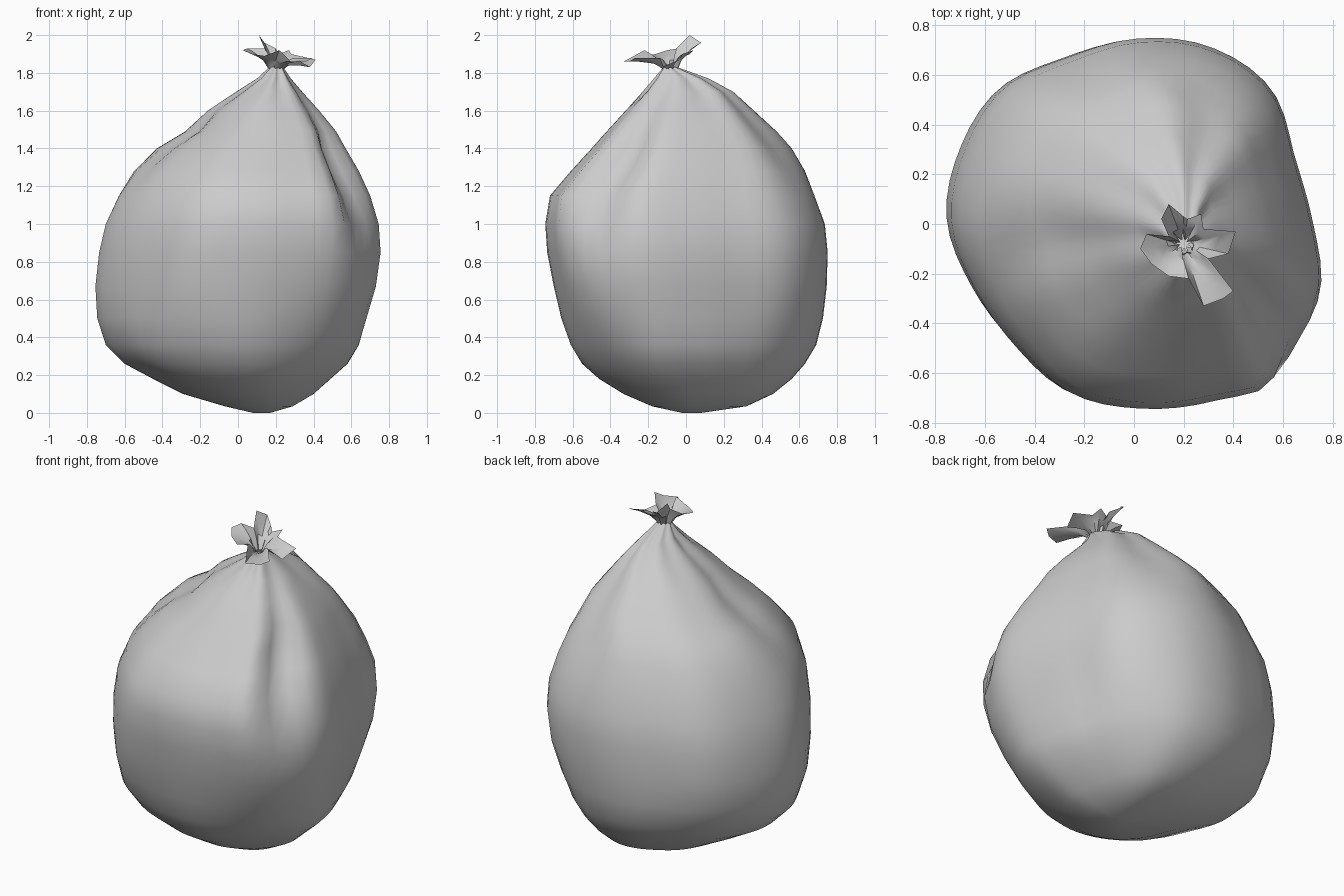
import bpy, bmesh, math
from mathutils import Vector

SEG = 60

# level table: z, min x, max x, min y, max y
LEVELS = [
    (0.00, 0.08, 0.17, -0.02, 0.08), (0.035, -0.07, 0.29, -0.18, 0.32),
    (0.10, -0.29, 0.40, -0.33, 0.46), (0.18, -0.45, 0.49, -0.46, 0.56),
    (0.26, -0.60, 0.58, -0.55, 0.63), (0.36, -0.70, 0.64, -0.61, 0.69),
    (0.50, -0.745, 0.68, -0.66, 0.725), (0.67, -0.755, 0.73, -0.70, 0.745),
    (0.85, -0.735, 0.755, -0.735, 0.75), (1.00, -0.70, 0.745, -0.745, 0.735),
    (1.15, -0.63, 0.70, -0.72, 0.68), (1.28, -0.55, 0.64, -0.61, 0.63),
    (1.40, -0.43, 0.57, -0.50, 0.56), (1.49, -0.28, 0.52, -0.42, 0.48),
    (1.60, -0.16, 0.43, -0.32, 0.36), (1.70, -0.01, 0.34, -0.23, 0.25),
    (1.77, 0.10, 0.28, -0.17, 0.12), (1.83, 0.165, 0.24, -0.12, -0.045)]

# plan outline radii, every 22.5 degrees from +x
PLAN = [.71, .69, .765, .77, .745, .725, .765, .755,
        .75, .71, .705, .745, .75, .78, .84, .80]

# folds: angle, half width (degrees), depth, centre z, half height
FOLDS = [(-36, 10, 0.18, 1.34, 0.36), (-53, 7, -0.04, 1.25, 0.35),
         (193, 15, 0.13, 1.48, 0.20), (163, 10, -0.02, 1.45, 0.20),
         (90, 12, -0.03, 1.5, 0.25), (62, 17, 0.12, 1.52, 0.22),
         # rounding of the lower corners
         (315, 22, 0.10, 0.22, 0.28), (250, 12, 0.03, 0.35, 0.2),
         (222, 14, -0.05, 0.22, 0.18), (135, 20, 0.06, 0.25, 0.25),
         (45, 18, 0.07, 0.25, 0.25)]


def plan_radius(t):
    """Smooth closed interpolation of the outline."""
    f = t / (2 * math.pi) * 16
    i = int(f)
    u = f - i
    a, b, c, d = (PLAN[(i + k) % 16] for k in (-1, 0, 1, 2))
    return (b + 0.5 * u * (c - a + u * (2*a - 5*b + 4*c - d + u * (3*(b - c) + d - a)))) / 0.75


def fold_factor(t, z):
    f = 1.0
    for ang, w, depth, zc, h in FOLDS:
        da = (math.degrees(t) - ang + 180) % 360 - 180
        f -= depth * math.exp(-(da / w) ** 2 - ((z - zc) / h) ** 2)
    pleat = max(0.0, (z - 1.6) / 0.23)
    return f + 0.10 * pleat * math.cos(8 * t + 0.6)


def loft(name, rings, cap_start):
    bm = bmesh.new()
    vr = [[bm.verts.new(p) for p in r] for r in rings]
    n = len(rings[0])
    for a, b in zip(vr, vr[1:]):
        for i in range(n):
            j = (i + 1) % n
            bm.faces.new((a[i], a[j], b[j], b[i]))
    if cap_start:
        bm.faces.new(vr[0][::-1])
    me = bpy.data.meshes.new(name)
    bm.to_mesh(me)
    bm.free()
    ob = bpy.data.objects.new(name, me)
    bpy.context.collection.objects.link(ob)
    for p in me.polygons:
        p.use_smooth = True
    return ob


# filled bag body, leaning towards the tied neck; each ring is refitted to its width and depth
body = []
for z, x0, x1, y0, y1 in LEVELS:
    pts = []
    for i in range(SEG):
        t = 2 * math.pi * i / SEG
        r = plan_radius(t) * fold_factor(t, z)
        pts.append((r * math.cos(t), r * math.sin(t)))
    (ua, ub), (va, vb) = [(min(c), max(c)) for c in zip(*pts)]
    body.append([(x0 + (x1 - x0) * (u - ua) / (ub - ua),
                  y0 + (y1 - y0) * (v - va) / (vb - va), z) for u, v in pts])
loft("bag_body", body, True)

# gathered frill above the tie, flaring to a ragged rim
RIM = [(.28, -.02, 1.90), (.27, .04, 1.92), (.215, .02, 1.90), (.20, .03, 1.93),
       (.14, .08, 1.96), (.11, .02, 2.0), (.14, -.05, 1.93), (.05, -.04, 1.93),
       (.025, -.10, 1.92), (.07, -.16, 1.90), (.14, -.21, 1.89), (.22, -.22, 1.92),
       (.28, -.33, 1.86), (.36, -.30, 1.86), (.40, -.27, 1.88), (.30, -.14, 1.88),
       (.38, -.12, 1.83), (.41, -.03, 1.87)]
n = len(RIM)
neck = []
for i in range(n):
    t = 2 * math.pi * i / n + 0.6
    r = 0.035 if i % 2 else 0.015
    neck.append(Vector((0.2 + r * math.cos(t), -0.08 + r * math.sin(t), 1.815)))
frill = []
for k, lift in ((0, 0), (0.3, 0.02), (0.65, 0.015), (1, 0)):
    frill.append([a.lerp(Vector(b), k) + Vector((0, 0, lift)) for a, b in zip(neck, RIM)])
frill_ob = loft("bag_frill", frill, False)
bpy.context.view_layer.objects.active = frill_ob
frill_ob.select_set(True)
bpy.ops.object.shade_smooth_by_angle(angle=math.radians(45))
